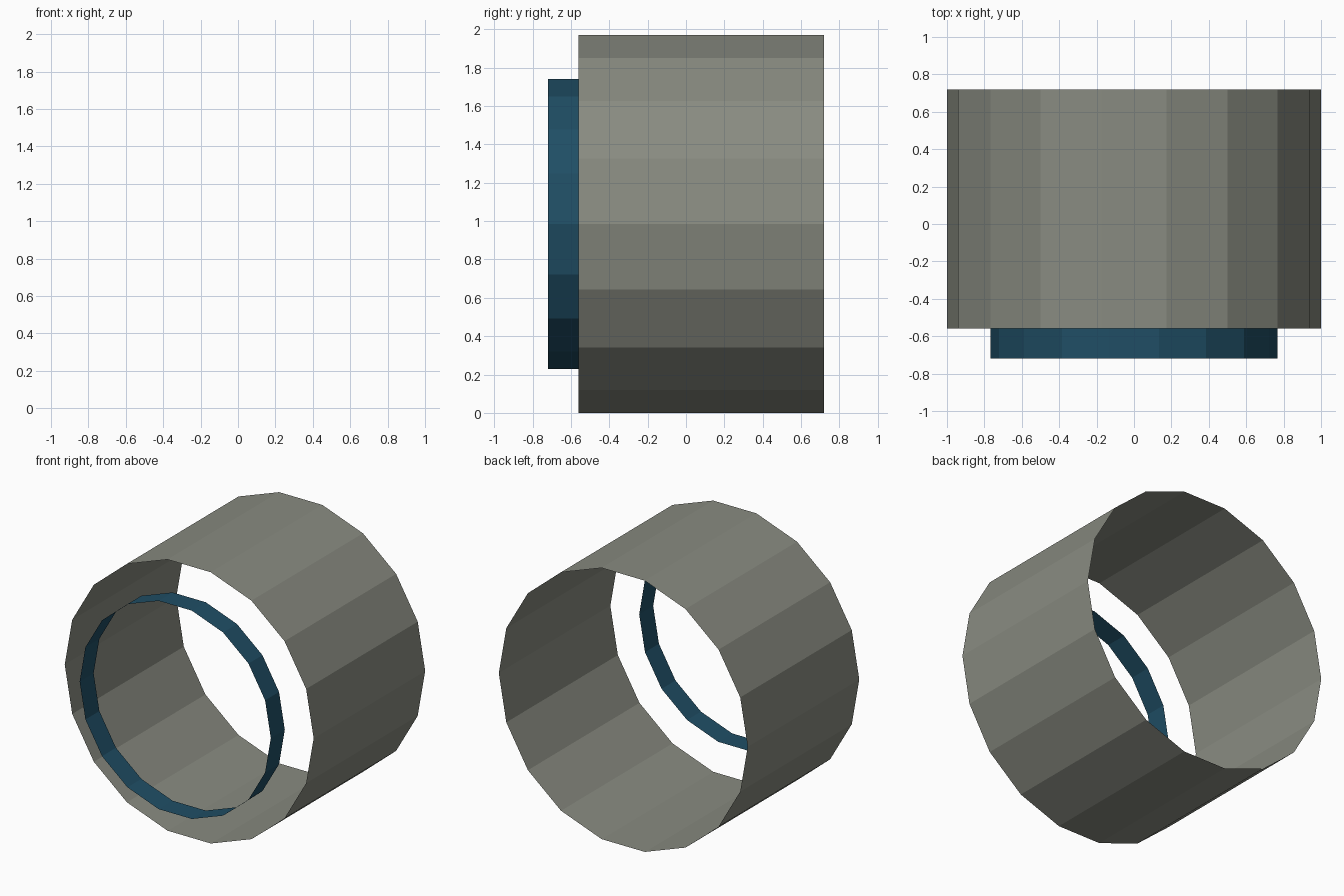
import bpy, math

if "Cube" in bpy.data.objects:
    bpy.data.objects.remove(bpy.data.objects["Cube"])

SIDES = 18
CENTRE_Z = math.sin(math.radians(80))  # flat side rests on z = 0


def tube(name, radius, y0, y1, colour):
    """Open, flat-shaded, single-walled tube along y."""
    bpy.ops.mesh.primitive_cylinder_add(
        vertices=SIDES, radius=radius, depth=y1 - y0, end_fill_type='NOTHING')
    ob = bpy.context.object
    ob.name = name
    # point the axis along y with corners at the left and right extremes
    for v in ob.data.vertices:
        a = 2 * math.pi * (v.index // 2) / SIDES
        y = y0 if v.co.z > 0 else y1
        v.co = (radius * math.cos(a), y, -radius * math.sin(a) + CENTRE_Z)
    ob.data.update()
    # keep the wall facing outwards
    p = ob.data.polygons[0]
    c = p.center
    if p.normal.x * c.x + p.normal.z * (c.z - CENTRE_Z) < 0:
        ob.data.flip_normals()
    mat = bpy.data.materials.new(name + "_colour")
    mat.diffuse_color = (*colour, 1)
    mat.use_nodes = True
    mat.node_tree.nodes["Principled BSDF"].inputs["Base Color"].default_value = mat.diffuse_color
    ob.data.materials.append(mat)
    return ob


# wide main barrel
tube("outer_barrel", 1.0, -0.56, 0.72, (0.25, 0.26, 0.22))
# narrow collar in front of the barrel
tube("front_collar", 0.768, -0.72, -0.56, (0.014, 0.076, 0.13))
